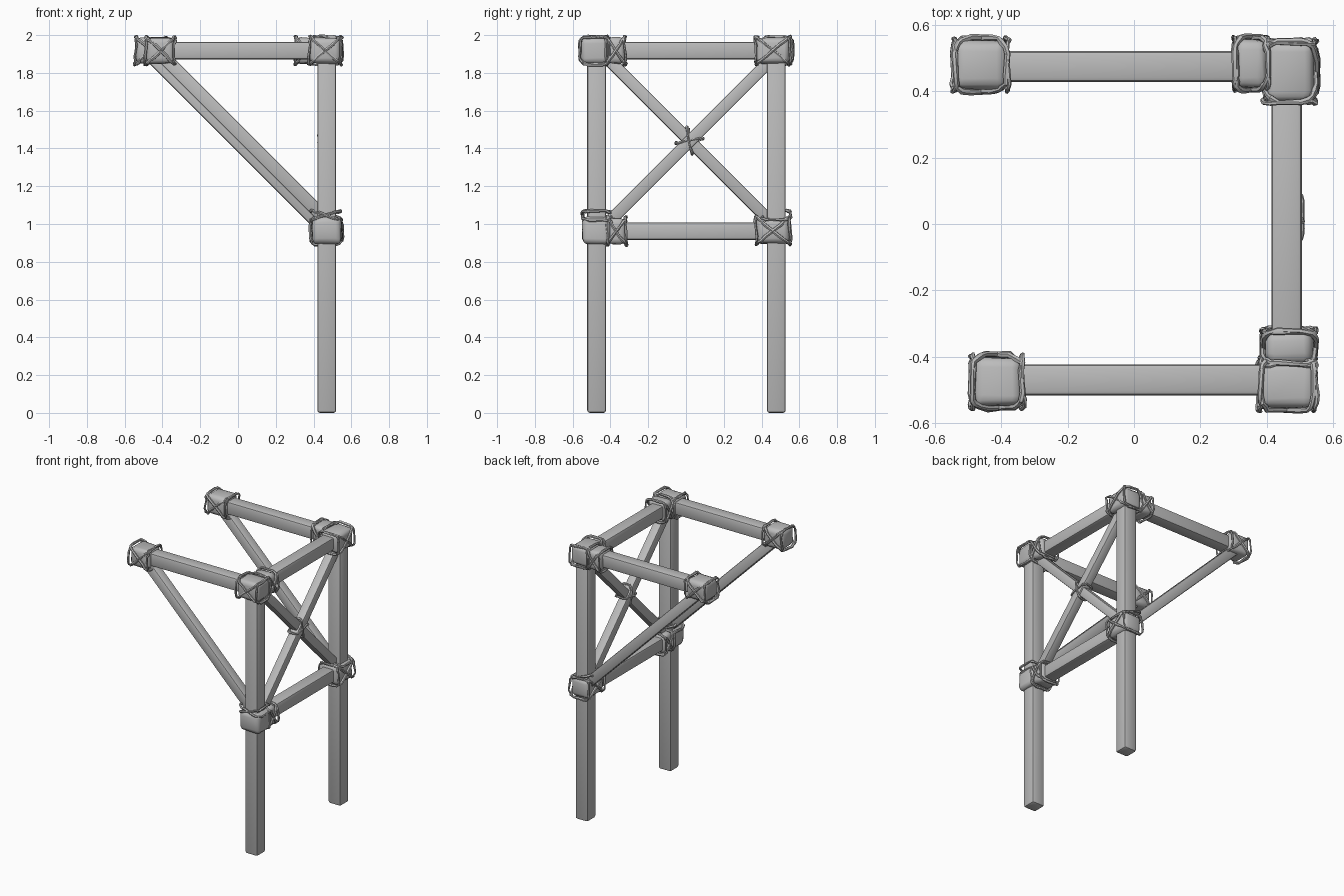
import bpy
import bmesh
import math
import random
from mathutils import Vector, Matrix

random.seed(4)
cube = bpy.data.objects.get("Cube")
if cube:
    bpy.data.objects.remove(cube, do_unlink=True)

GREY = (0.5, 0.5, 0.5, 1.0)
mat = bpy.data.materials.new("plain_grey")
mat.use_nodes = True
mat.diffuse_color = GREY
mat.node_tree.nodes["Principled BSDF"].inputs["Base Color"].default_value = GREY

AXES = {"x": Vector((1, 0, 0)), "y": Vector((0, 1, 0)), "z": Vector((0, 0, 1))}


def add_object(name, mesh, angle=40):
    obj = bpy.data.objects.new(name, mesh)
    bpy.context.collection.objects.link(obj)
    mesh.materials.clear()
    mesh.materials.append(mat)
    bpy.ops.object.select_all(action="DESELECT")
    obj.select_set(True)
    bpy.context.view_layer.objects.active = obj
    bpy.ops.object.shade_smooth_by_angle(angle=math.radians(angle))
    return obj


def rounded_box(size, radius, segments, jitter=0.0):
    bm = bmesh.new()
    bmesh.ops.create_cube(bm, size=1.0)
    bmesh.ops.scale(bm, vec=size, verts=bm.verts)
    bmesh.ops.bevel(bm, geom=bm.edges[:], offset=radius, segments=segments,
                    profile=0.5, affect="EDGES")
    for v in bm.verts:
        v.co += Vector([random.uniform(-jitter, jitter) for _ in range(3)])
    return bm


def timber(name, start, end, width):
    """Square bar with softened edges running between two points."""
    start, end = Vector(start), Vector(end)
    way = end - start
    bm = rounded_box((width, width, way.length), width * 0.14, 2)
    turn = way.to_track_quat("Z", "Y").to_matrix().to_4x4()
    bm.transform(Matrix.Translation((start + end) / 2) @ turn)
    mesh = bpy.data.meshes.new(name)
    bm.to_mesh(mesh)
    bm.free()
    return add_object(name, mesh)


def rope(name, centre, axis, face, half, shift=0.0, tilt=0.0, thick=0.009):
    """Closed rope around an axis; tilt makes it run diagonally on the face sides."""
    a, f = AXES[axis], AXES[face]
    s = a.cross(f)
    curve = bpy.data.curves.new(name, "CURVE")
    curve.dimensions = "3D"
    curve.bevel_depth = thick
    curve.bevel_resolution = 1
    spline = curve.splines.new("POLY")
    count = 20
    spline.points.add(count - 1)
    spline.use_cyclic_u = True
    for i, point in enumerate(spline.points):
        t = math.tau * (i + 0.5) / count
        c, n = math.cos(t), math.sin(t)
        u = math.copysign(abs(c) ** 0.45, c)
        w = math.copysign(abs(n) ** 0.45, n)
        loose = random.uniform(0.96, 1.07)
        along = shift + tilt * w + random.uniform(-0.005, 0.005)
        p = Vector(centre) + a * along + (f * u * half[0] + s * w * half[1]) * loose
        point.co = (*p, 1)
        point.radius = random.uniform(0.75, 1.2)
    temp = bpy.data.objects.new(name, curve)
    mesh = bpy.data.meshes.new_from_object(temp)
    bpy.data.objects.remove(temp)
    add_object(name, mesh, 50)


def lashing(name, centre, axis, face, length, width=0.145, height=0.138):
    """Cloth sleeve with two crossed ropes and a rope near each end."""
    a, f = AXES[axis], AXES[face]
    s = a.cross(f)
    size = [abs(v) for v in a * length + f * width + s * height]
    bm = rounded_box(size, 0.03, 3, 0.003)
    bm.transform(Matrix.Translation(centre))
    mesh = bpy.data.meshes.new(name + "_cloth")
    bm.to_mesh(mesh)
    bm.free()
    add_object(name + "_cloth", mesh, 70)
    half = (width / 2 + 0.006, height / 2 + 0.003)
    reach = length / 2
    for i, sign in enumerate((-1, 1)):
        rope(f"{name}_cross_rope_{i}", centre, axis, face, half, 0, sign * reach)
        rope(f"{name}_end_rope_{i}", centre, axis, face, half, sign * reach, 0.004, 0.007)


# Posts
timber("front_post", (0.47, -0.473, 0), (0.47, -0.473, 1.95), 0.1)
timber("back_post", (0.47, 0.478, 0), (0.47, 0.478, 1.95), 0.1)

# Horizontal beams
timber("front_arm", (-0.47, -0.47, 1.918), (0.5, -0.47, 1.918), 0.093)
timber("back_arm", (-0.52, 0.475, 1.918), (0.5, 0.475, 1.918), 0.093)
timber("upper_crossbeam", (0.46, -0.5, 1.918), (0.46, 0.5, 1.918), 0.092)
timber("lower_crossbeam", (0.46, -0.5, 0.962), (0.46, 0.5, 0.962), 0.092)

# Diagonal struts under the arms
timber("front_strut", (-0.41, -0.473, 1.9), (0.47, -0.473, 1.02), 0.07)
timber("back_strut", (-0.47, 0.478, 1.9), (0.46, 0.478, 0.97), 0.07)

# Crossed braces between the posts
timber("brace_falling", (0.458, -0.44, 1.9), (0.458, 0.47, 0.99), 0.064)
timber("brace_rising", (0.47, -0.43, 0.99), (0.47, 0.48, 1.9), 0.064)

# Knot where the braces cross
knot = (0.468, 0.018, 1.44)
rope("knot_upright_rope", knot, "y", "x", (0.04, 0.07), 0, 0.012, 0.008)
rope("knot_level_rope", knot, "z", "x", (0.04, 0.072), 0, 0.012, 0.008)

# Lashed joints
lashing("front_arm_tip", (-0.412, -0.475, 1.918), "x", "y", 0.15)
lashing("back_arm_tip", (-0.462, 0.48, 1.918), "x", "y", 0.16)
lashing("front_top_corner", (0.462, -0.483, 1.918), "x", "y", 0.165)
lashing("front_upper_beam", (0.468, -0.372, 1.918), "y", "x", 0.1)
lashing("back_top_corner", (0.47, 0.46, 1.918), "y", "x", 0.18)
lashing("back_upper_beam", (0.352, 0.483, 1.918), "x", "y", 0.1)
lashing("front_lower_beam", (0.465, -0.368, 0.962), "y", "x", 0.1)
lashing("back_lower_corner", (0.47, 0.46, 0.965), "y", "x", 0.18)

# Lower front post sleeve with loose ropes around its top
bm = rounded_box((0.155, 0.15, 0.145), 0.03, 3, 0.003)
bm.transform(Matrix.Translation((0.47, -0.475, 0.965)))
sleeve = bpy.data.meshes.new("front_post_sleeve")
bm.to_mesh(sleeve)
bm.free()
add_object("front_post_sleeve", sleeve, 70)
for i, tilt in enumerate((0.025, -0.025)):
    rope(f"front_post_rope_{i}", (0.465, -0.475, 1.045), "z", "y", (0.075, 0.078), 0, tilt)
rope("back_post_rope", (0.47, 0.478, 1.045), "z", "y", (0.075, 0.075), 0, 0.025)
